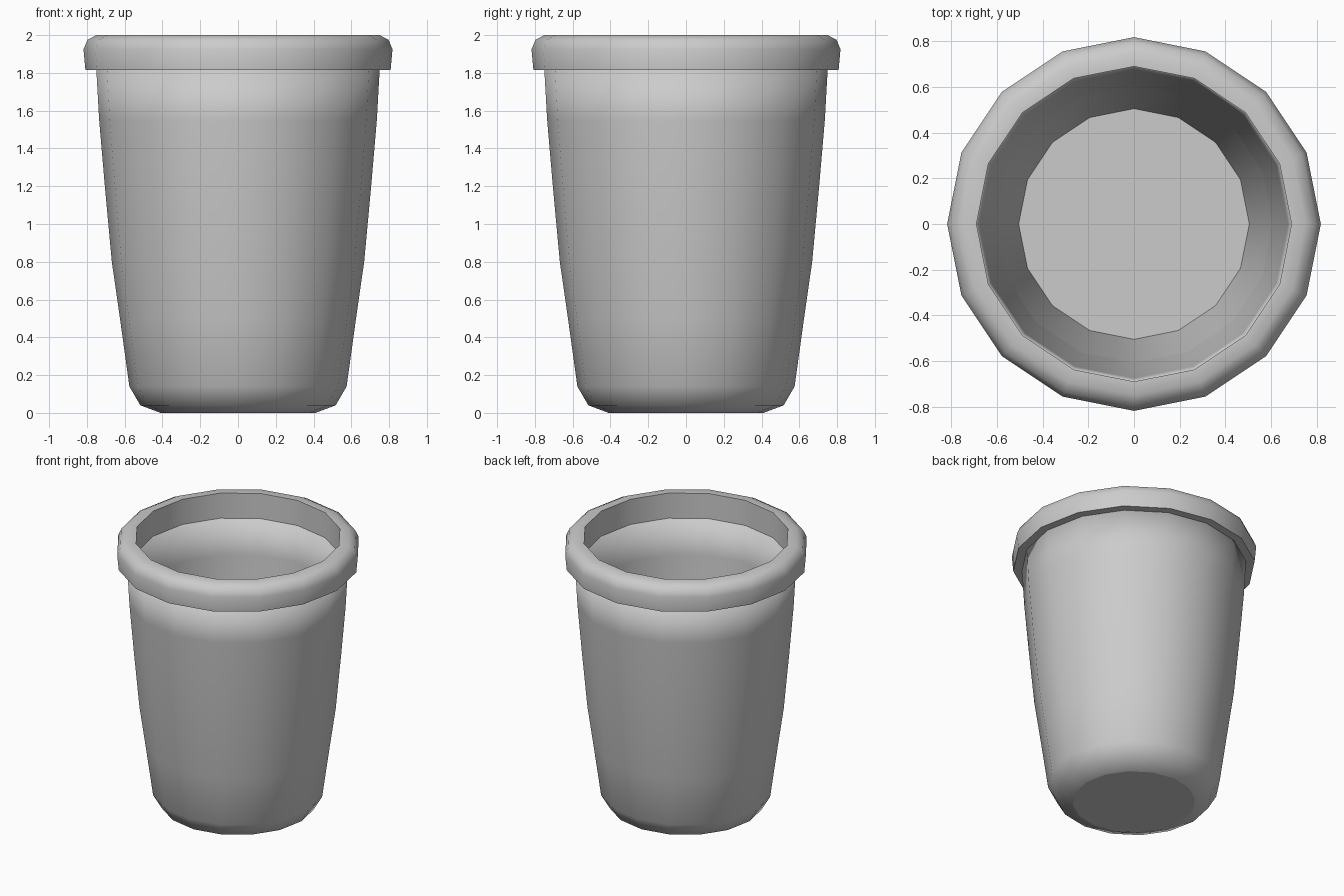
import bpy, bmesh, math

if "Cube" in bpy.data.objects:
    bpy.data.objects.remove(bpy.data.objects["Cube"])

SIDES = 16

grey = bpy.data.materials.new("plain grey")
grey.diffuse_color = (0.6, 0.6, 0.6, 1)
grey.use_nodes = True
grey.node_tree.nodes["Principled BSDF"].inputs["Base Color"].default_value = grey.diffuse_color


def lathe(name, profile, sharp, cap_ends=False):
    """Spin (radius, height) points around z; rings listed in sharp stay hard-edged."""
    bm = bmesh.new()
    rings = []
    for r, z in profile:
        rings.append([bm.verts.new((r * math.cos(2 * math.pi * i / SIDES),
                                    r * math.sin(2 * math.pi * i / SIDES), z))
                      for i in range(SIDES)])
    for a, b in zip(rings, rings[1:]):
        for i in range(SIDES):
            j = (i + 1) % SIDES
            bm.faces.new((a[i], a[j], b[j], b[i])).smooth = True
    if cap_ends:
        bm.faces.new(rings[0][::-1])   # underside
        bm.faces.new(rings[-1])        # inner floor
    for k in sharp:
        for i in range(SIDES):
            edge = bm.edges.get((rings[k][i], rings[k][(i + 1) % SIDES]))
            edge.smooth = False
    mesh = bpy.data.meshes.new(name)
    bm.to_mesh(mesh)
    bm.free()
    mesh.materials.append(grey)
    obj = bpy.data.objects.new(name, mesh)
    bpy.context.collection.objects.link(obj)
    return obj


# Cup: rounded foot, bowed outer wall, lip, then inner wall down to the floor
wall = [(0.575, 0.14), (0.625, 0.5), (0.668, 0.8), (0.705, 1.2), (0.735, 1.55), (0.75, 1.815)]
foot = [(0.41, 0.0), (0.517, 0.04)]
inside = [(0.69, 1.815)] + [(r - 0.06, z) for r, z in wall[-2:0:-1]] + [(0.505, 0.1)]
cup = foot + wall + inside
lathe("cup_body", cup, [0, 3 + len(foot) + len(wall), len(cup) - 1], cap_ends=True)

# Rolled rim around the mouth
lathe("rim", [(0.75, 1.815), (0.808, 1.815), (0.818, 1.925), (0.797, 1.975),
              (0.75, 2.0), (0.69, 2.0), (0.69, 1.815)], [1, 5])
